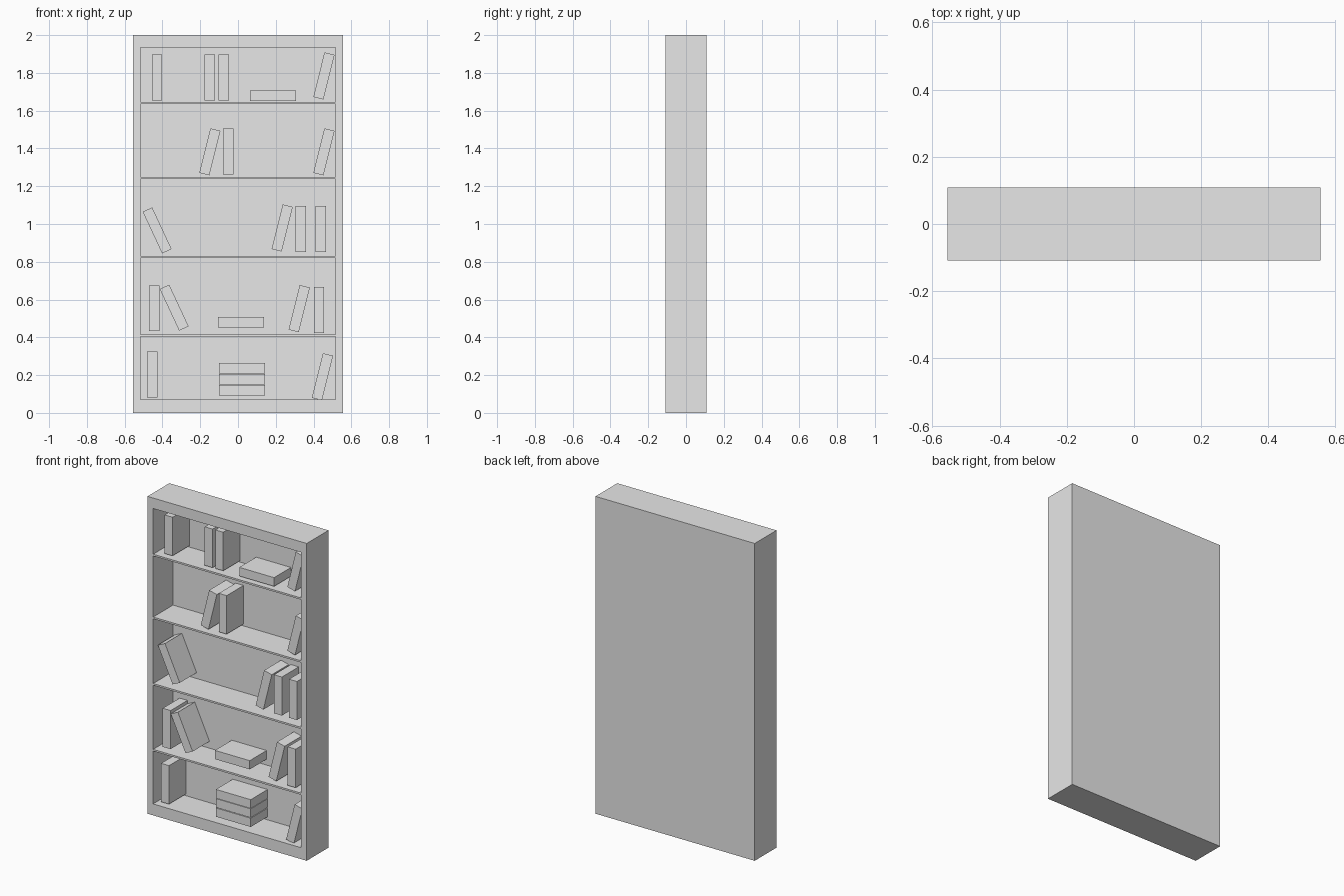
import bpy, bmesh
from math import radians
from mathutils import Matrix

cube = bpy.data.objects.get("Cube")
if cube:
    bpy.data.objects.remove(cube, do_unlink=True)

# Single flat material
grey = bpy.data.materials.new("plain_grey")
grey.use_nodes = True
COLOUR = (0.8, 0.8, 0.8, 1)
grey.diffuse_color = COLOUR
grey.node_tree.nodes["Principled BSDF"].inputs["Base Color"].default_value = COLOUR

WIDTH, DEPTH, HEIGHT = 1.11, 0.217, 2.0
INNER_X, INNER_LOW, INNER_HIGH = 0.516, 0.072, 1.934
FRONT, BACK_PANEL = -DEPTH / 2, 0.09


def add_object(name, bm):
    mesh = bpy.data.meshes.new(name)
    bm.to_mesh(mesh)
    bm.free()
    mesh.materials.append(grey)
    obj = bpy.data.objects.new(name, mesh)
    bpy.context.collection.objects.link(obj)
    return obj


def box_mesh(size):
    bm = bmesh.new()
    bmesh.ops.create_cube(bm, size=1)
    bmesh.ops.scale(bm, vec=size, verts=bm.verts)
    return bm


def add_box(name, size, centre, lean=0):
    obj = add_object(name, box_mesh(size))
    obj.matrix_world = Matrix.Translation(centre) @ Matrix.Rotation(radians(lean), 4, "Y")
    return obj


# Case: front face inset into a frame, then pushed in to the back panel
bm = box_mesh((WIDTH, DEPTH, HEIGHT))
bmesh.ops.translate(bm, vec=(0, 0, HEIGHT / 2), verts=bm.verts)
front = min(bm.faces, key=lambda f: f.calc_center_median().y)
bmesh.ops.inset_region(bm, faces=[front], thickness=0.03)
for v in front.verts:
    v.co.x = INNER_X if v.co.x > 0 else -INNER_X
    v.co.z = INNER_HIGH if v.co.z > 1 else INNER_LOW
recess = bmesh.ops.extrude_discrete_faces(bm, faces=[front])["faces"][0]
for v in recess.verts:
    v.co.y = BACK_PANEL
bmesh.ops.recalc_face_normals(bm, faces=bm.faces)
add_object("case", bm)

# Shelves
shelf_depth = BACK_PANEL - FRONT - 0.001
for i, z in enumerate((0.41, 0.825, 1.244, 1.64)):
    add_box(f"shelf_{i + 1}", (2 * INNER_X, shelf_depth, 0.011),
            (0, FRONT + 0.001 + shelf_depth / 2, z))

# Books, row by row: (x, z, lean in degrees)
RIGHT, LEFT, FLAT = 14, -25, 90
books = {
    "top": [(-0.429, 1.776, 0), (-0.150, 1.776, 0), (-0.076, 1.776, 0),
            (0.185, 1.679, FLAT), (0.455, 1.784, RIGHT)],
    "upper": [(-0.149, 1.382, RIGHT), (-0.052, 1.383, 0), (0.455, 1.382, RIGHT)],
    "middle": [(-0.428, 0.966, LEFT), (0.234, 0.979, RIGHT), (0.333, 0.973, 0),
               (0.438, 0.973, 0)],
    "lower": [(-0.443, 0.554, 0), (-0.338, 0.557, LEFT), (0.015, 0.480, FLAT),
              (0.324, 0.552, RIGHT), (0.429, 0.544, 0)],
    "bottom": [(-0.454, 0.204, 0), (0.022, 0.236, FLAT), (0.022, 0.178, FLAT),
               (0.022, 0.119, FLAT), (0.447, 0.191, RIGHT)],
}
BOOK = (0.055, 0.172, 0.243)
for row, places in books.items():
    for i, (x, z, lean) in enumerate(places):
        add_box(f"{row}_book_{i + 1}", BOOK, (x, 0.008, z), lean)
